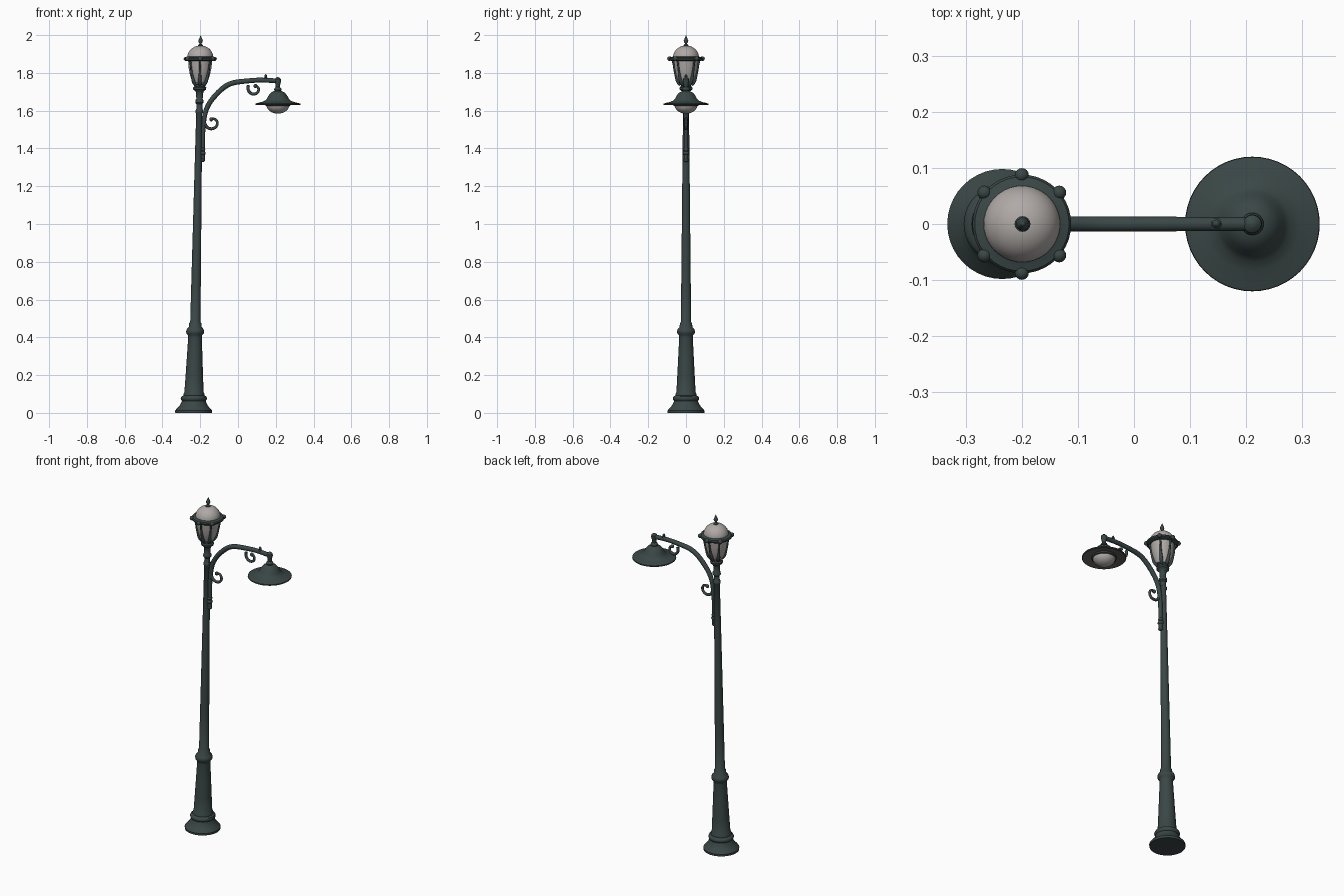
import bpy, bmesh, math
from mathutils import Vector

if "Cube" in bpy.data.objects:
    bpy.data.objects.remove(bpy.data.objects["Cube"])


def material(name, rgb):
    m = bpy.data.materials.new(name)
    m.diffuse_color = (*rgb, 1)
    m.use_nodes = True
    m.node_tree.nodes["Principled BSDF"].inputs["Base Color"].default_value = m.diffuse_color
    return m


IRON = material("dark green iron", (0.042, 0.062, 0.061))
GLASS = material("frosted glass", (0.43, 0.40, 0.385))
INNER = material("shade underside", (0.13, 0.12, 0.112))


def lean(z):
    """Centre line of the slightly leaning post."""
    return -0.235 + 0.0187 * z


def finish(ob, angle=40):
    bpy.ops.object.select_all(action='DESELECT')
    ob.select_set(True)
    bpy.context.view_layer.objects.active = ob
    bpy.ops.object.shade_smooth_by_angle(angle=math.radians(angle))
    return ob


def lathe(name, profile, mat, cx=lean, n=40):
    """Turn (radius, z) points around a vertical line at x = cx(z)."""
    bm = bmesh.new()
    rings = []
    for r, z in profile:
        if r == 0:
            rings.append([bm.verts.new((cx(z), 0, z))] * n)
        else:
            rings.append([bm.verts.new((cx(z) + r * math.cos(2 * math.pi * i / n),
                                        r * math.sin(2 * math.pi * i / n), z)) for i in range(n)])
    for a, b in zip(rings, rings[1:]):
        for i in range(n):
            j = (i + 1) % n
            vs = list(dict.fromkeys((a[i], a[j], b[j], b[i])))
            if len(vs) > 2:
                bm.faces.new(vs)
    bmesh.ops.recalc_face_normals(bm, faces=bm.faces)
    me = bpy.data.meshes.new(name)
    bm.to_mesh(me)
    bm.free()
    me.materials.append(mat)
    ob = bpy.data.objects.new(name, me)
    bpy.context.collection.objects.link(ob)
    return finish(ob)


def tube(name, pts, radius, mat, radii=None, smooth=True):
    """Round bar along points, with an optional thickness factor per point."""
    cu = bpy.data.curves.new(name, 'CURVE')
    cu.dimensions = '3D'
    cu.bevel_depth = radius
    cu.bevel_resolution = 4
    cu.use_fill_caps = True
    sp = cu.splines.new('NURBS' if smooth else 'POLY')
    sp.points.add(len(pts) - 1)
    for i, p in enumerate(pts):
        sp.points[i].co = (*p, 1)
        sp.points[i].radius = radii[i] if radii else 1
    if smooth:
        sp.use_endpoint_u = True
        sp.order_u = 3
        sp.resolution_u = 5
    ob = bpy.data.objects.new(name, cu)
    bpy.context.collection.objects.link(ob)
    cu.materials.append(mat)
    bpy.ops.object.select_all(action='DESELECT')
    ob.select_set(True)
    bpy.context.view_layer.objects.active = ob
    bpy.ops.object.convert(target='MESH')
    return finish(bpy.context.view_layer.objects.active)


def ball(name, loc, r, mat, scale=(1, 1, 1)):
    bpy.ops.mesh.primitive_uv_sphere_add(segments=16, ring_count=10, radius=r, location=loc)
    ob = bpy.context.object
    ob.name = name
    ob.scale = scale
    ob.data.materials.append(mat)
    return finish(ob)


# Base, pedestal, shaft and capital
lathe("post", [(0, 0), (.097, 0), (.098, .012), (.092, .02), (.078, .034), (.068, .05), (.063, .064),
               (.068, .07), (.07, .078), (.066, .087), (.056, .092), (.056, .1), (.051, .108),
               (.046, .2), (.041, .3), (.036, .4), (.038, .412), (.046, .42), (.048, .432),
               (.044, .444), (.034, .455), (.032, .475), (.027, .482), (.025, .7), (.022, 1.0),
               (.019, 1.3), (.016, 1.585), (.021, 1.592), (.021, 1.602), (.016, 1.608), (.016, 1.635),
               (.022, 1.642), (.022, 1.655), (.017, 1.662), (.018, 1.69), (.022, 1.703),
               (.034, 1.712), (.035, 1.722), (.028, 1.728), (.027, 1.738), (.038, 1.748), (0, 1.748)], IRON)

# Lantern glass, rim and finial
lathe("lantern_glass", [(0, 1.742), (.036, 1.744), (.045, 1.765), (.053, 1.79), (.06, 1.825),
                        (.064, 1.868)], GLASS)
lathe("lantern_rim", [(.06, 1.864), (.08, 1.864), (.087, 1.869), (.088, 1.876), (.084, 1.882),
                      (.072, 1.885), (.064, 1.888), (.06, 1.88), (.06, 1.864)], IRON)
lathe("lantern_dome", [(.0685 * math.cos(t * math.pi / 20), 1.882 + .063 * math.sin(t * math.pi / 20))
                       for t in range(10)] + [(0, 1.945)], GLASS)
lathe("lantern_finial", [(0, 1.938), (.014, 1.94), (.014, 1.947), (.006, 1.953), (.006, 1.957),
                         (.011, 1.964), (.012, 1.97), (.008, 1.98), (.004, 1.99), (0, 2.0)], IRON, n=16)

# Six cage ribs, each with a leaf at the foot and a knob on the rim
for k, deg in enumerate((90, 40, -40, -90, -140, 140)):
    c, s = math.cos(math.radians(deg)), math.sin(math.radians(deg))

    def at(r, z):
        return (lean(z) + r * c, r * s, z)
    tube(f"lantern_rib_{k}", [at(.03, 1.735), at(.042, 1.75), at(.052, 1.78), at(.062, 1.82),
                              at(.066, 1.85), at(.072, 1.872)], .005, IRON, [1.4, 2.2, 1.5, 1, 1, 1.2])
    ball(f"rim_knob_{k}", at(.087, 1.875), .0125, IRON)

# Curved arm with its clamps
arm = [(-.187, 0, 1.335), (-.187, 0, 1.42), (-.184, 0, 1.53), (-.168, 0, 1.62), (-.11, 0, 1.695),
       (-.045, 0, 1.747), (.05, 0, 1.758), (.13, 0, 1.764), (.212, 0, 1.757)]
tube("arm", arm, .0125, IRON, [.9, .9, .95, 1.05, 1.1, 1.1, 1.05, 1, 1])
for z, r in ((1.338, .014), (1.375, .017), (1.395, .015)):
    ball("arm_clamp", (-.188, 0, z), r, IRON, (1, 1, .7))
for z in (1.36, 1.5):
    tube("arm_bracket", [(lean(z), 0, z), (-.187, 0, z)], .011, IRON, smooth=False)


# Scrolls hanging from the arm: shrinking spirals with a bead at the end
def scroll(name, cx, cz, r0, start, turn):
    pts, radii = [], []
    for i in range(15):
        f = i / 14
        a = math.radians(start + turn * f)
        r = r0 * (1 - .6 * f)
        pts.append((cx + r * math.cos(a), 0, cz + r * math.sin(a)))
        radii.append(1 - .25 * f)
    tube(name, pts, .0085, IRON, radii)
    ball(name + "_bead", pts[-1], .0105, IRON)


scroll("lower_scroll", -.136, 1.538, .042, 180, 290)
scroll("upper_scroll", .088, 1.716, .038, 150, 285)

# Small spike on top of the arm
spike = lambda z: .147
lathe("arm_spike", [(0, 1.755), (.011, 1.757), (.011, 1.772), (.006, 1.776), (.008, 1.783),
                    (.004, 1.79), (0, 1.795)], IRON, spike, 16)

# Hanging lamp: stem, shade, pale underside and globe
lamp = lambda z: .211
lathe("lamp_stem", [(0, 1.778), (.008, 1.776), (.016, 1.768), (.017, 1.755), (.013, 1.742),
                    (.011, 1.725), (.018, 1.718), (.02, 1.71), (.016, 1.702), (.016, 1.69), (0, 1.69)],
      IRON, lamp, 24)
lathe("lamp_shade", [(0, 1.706), (.02, 1.704), (.036, 1.696), (.048, 1.682), (.057, 1.665),
                     (.066, 1.654), (.085, 1.646), (.11, 1.64), (.119, 1.637), (.12, 1.632),
                     (.117, 1.629)], IRON, lamp, 48)
lathe("lamp_underside", [(.117, 1.629), (.09, 1.634), (.06, 1.638), (0, 1.64)], INNER, lamp, 48)
lathe("lamp_collar", [(.06, 1.64), (.068, 1.636), (.068, 1.628), (.062, 1.625), (.058, 1.628)],
      IRON, lamp)
lathe("lamp_globe", [(.062 * math.cos(t * math.pi / 16), 1.634 - .05 * math.sin(t * math.pi / 16))
                     for t in range(8)] + [(0, 1.584)], GLASS, lamp)
